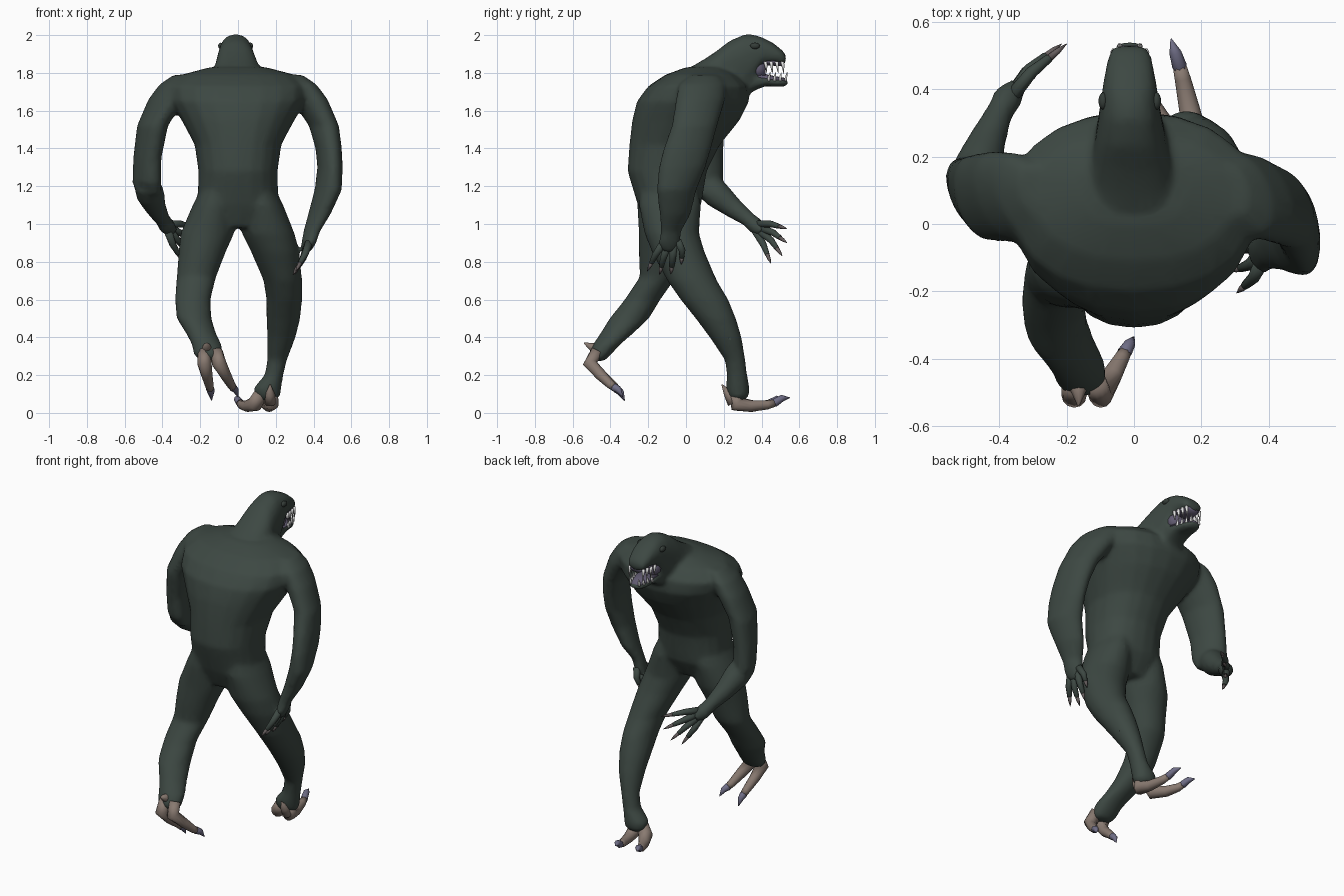
import bpy, bmesh, math
from mathutils import Vector


def material(name, rgb):
    m = bpy.data.materials.new(name)
    m.diffuse_color = (*rgb, 1)
    return m


HIDE = material("dark green hide", (0.046, 0.064, 0.055))
FOOT = material("brown foot skin", (0.25, 0.195, 0.165))
CLAW = material("violet claw", (0.16, 0.155, 0.24))
NAIL = material("grey nail", (0.13, 0.11, 0.11))
MOUTH = material("mouth violet", (0.12, 0.105, 0.165))
TOOTH = material("tooth white", (0.75, 0.75, 0.75))
EYE = material("eye dark", (0.035, 0.046, 0.04))


def skin_rings(bm, rings):
    """Bridge a list of coordinate rings into one closed tube."""
    vs = [[bm.verts.new(p) for p in r] for r in rings]
    n = len(vs[0])
    faces = []
    for a, b in zip(vs, vs[1:]):
        for i in range(n):
            j = (i + 1) % n
            faces.append(bm.faces.new((a[i], a[j], b[j], b[i])))
    faces += [bm.faces.new(vs[0][::-1]), bm.faces.new(vs[-1])]
    bmesh.ops.recalc_face_normals(bm, faces=faces)


def slabs(bm, rows, axis='z', n=20, square=1.0, skew=0.0):
    """Rows are (height, x0, x1, w0, w1): a rounded, optionally skewed oval in each box."""
    rings = []
    for h, x0, x1, w0, w1 in rows:
        ring = []
        for i in range(n):
            a = 2 * math.pi * i / n
            c, s = (math.copysign(abs(f) ** square, f) for f in (math.cos(a), math.sin(a)))
            dx = (x1 - x0) / 2 * c
            x = (x0 + x1) / 2 + dx
            w = (w0 + w1) / 2 + (w1 - w0) / 2 * s + skew * dx
            ring.append((x, w, h) if axis == 'z' else (x, h, w))
        rings.append(ring)
    skin_rings(bm, rings)


def tube(bm, pts, n=10):
    """Round tube through (x, y, z, radius) points."""
    rings = []
    for k, p in enumerate(pts):
        c = Vector(p[:3])
        t = (Vector(pts[min(k + 1, len(pts) - 1)][:3]) - Vector(pts[max(k - 1, 0)][:3])).normalized()
        u = (Vector((1, 0, 0)) - t * t.x).normalized()
        v = t.cross(u)
        rings.append([c + p[3] * (math.cos(2 * math.pi * i / n) * u + math.sin(2 * math.pi * i / n) * v)
                      for i in range(n)])
    skin_rings(bm, rings)


def finish(bm, name, mat):
    me = bpy.data.meshes.new(name)
    bm.to_mesh(me)
    bm.free()
    me.materials.append(mat)
    for p in me.polygons:
        p.use_smooth = True
    ob = bpy.data.objects.new(name, me)
    bpy.context.collection.objects.link(ob)
    return ob


# Torso, from pelvis to shoulders
bm = bmesh.new()
slabs(bm, [(0.98, -.14, .14, -.20, .01), (1.10, -.215, .215, -.255, .08), (1.28, -.21, .21, -.31, .11),
           (1.42, -.23, .23, -.30, .18), (1.55, -.30, .30, -.285, .285), (1.65, -.36, .36, -.26, .335),
           (1.73, -.37, .37, -.20, .33), (1.79, -.30, .30, -.11, .27), (1.83, -.15, .15, 0, .2)], square=.9)
# Neck and cranium with upper jaw, in slices along y
slabs(bm, [(.04, -.14, .14, 1.60, 1.84), (.10, -.135, .13, 1.60, 1.875), (.16, -.13, .12, 1.62, 1.915),
           (.23, -.12, .10, 1.63, 1.97), (.31, -.108, .085, 1.68, 2.005), (.36, -.10, .075, 1.75, 2.003),
           (.40, -.095, .07, 1.835, 1.99), (.46, -.085, .06, 1.85, 1.96), (.51, -.075, .05, 1.845, 1.92),
           (.53, -.06, .03, 1.845, 1.895)], 'y', square=.8)
# Lower jaw
slabs(bm, [(.30, -.09, .06, 1.66, 1.80), (.36, -.085, .06, 1.705, 1.80), (.42, -.08, .055, 1.73, 1.785),
           (.50, -.065, .04, 1.725, 1.77), (.545, -.045, .02, 1.733, 1.765)], 'y', square=.8)
# Upper arms: right one hangs down, left one swings forward
slabs(bm, [(1.79, .24, .34, .03, .17), (1.74, .24, .415, -.03, .205), (1.66, .28, .475, -.045, .20),
           (1.52, .375, .535, -.07, .16), (1.40, .41, .55, -.115, .13), (1.30, .42, .555, -.14, .10),
           (1.18, .405, .55, -.15, .05), (1.05, .37, .49, -.135, .02), (.96, .345, .435, -.13, -.03),
           (.90, .335, .415, -.145, -.03), (.85, .345, .385, -.125, -.055)], skew=-.5)
slabs(bm, [(1.79, -.34, -.24, .03, .17), (1.74, -.415, -.24, -.03, .205), (1.66, -.475, -.28, -.045, .21),
           (1.52, -.535, -.37, -.045, .20), (1.35, -.555, -.405, -.01, .19), (1.22, -.56, -.405, .01, .19),
           (1.15, -.53, -.41, .06, .17)], skew=-.5)
tube(bm, [(-.485, .09, 1.22, .068), (-.465, .16, 1.16, .076), (-.435, .25, 1.085, .056), (-.40, .33, 1.025, .041),
          (-.375, .375, .985, .045), (-.345, .41, .96, .03)], 16)
# Striding legs: right one forward, left one trailing
slabs(bm, [(1.20, .03, .19, -.24, .06), (1.10, .015, .24, -.25, .08), (.95, .02, .30, -.22, .07),
           (.85, .07, .325, -.18, .10), (.70, .135, .34, -.10, .165), (.60, .15, .34, -.03, .225),
           (.50, .15, .33, .05, .265), (.40, .155, .305, .125, .295), (.28, .155, .26, .205, .315),
           (.20, .14, .24, .215, .325), (.13, .08, .23, .21, .338), (.09, .085, .225, .22, .335),
           (.065, .11, .20, .24, .31)])
slabs(bm, [(1.20, -.19, -.03, -.25, .04), (1.10, -.24, -.015, -.26, .06), (.95, -.305, -.02, -.25, .03),
           (.85, -.315, -.065, -.25, -.01), (.72, -.325, -.115, -.245, -.05), (.60, -.335, -.145, -.325, -.135),
           (.50, -.325, -.14, -.405, -.195), (.42, -.275, -.115, -.455, -.28), (.36, -.245, -.085, -.495, -.35),
           (.31, -.235, -.08, -.515, -.395), (.275, -.205, -.095, -.50, -.43)])
raw = finish(bm, "body", HIDE)

# Fuse the body volumes into one soft surface
mod = raw.modifiers.new("fuse", 'REMESH')
mod.mode, mod.voxel_size = 'VOXEL', 0.013
mod = raw.modifiers.new("soften", 'SMOOTH')
mod.factor, mod.iterations = 0.5, 10
mod = raw.modifiers.new("reduce", 'DECIMATE')
mod.ratio = 0.3
dg = bpy.context.evaluated_depsgraph_get()
fused = bpy.data.meshes.new_from_object(raw.evaluated_get(dg))
raw.modifiers.clear()
raw.data = fused
for p in fused.polygons:
    p.use_smooth = True
    p.material_index = 0

# Fingers with nails: (root, knuckle, tip)
hands = {
    "right": [((.375, -.045, .91), (.36, -.02, .86), (.33, -.025, .785)),
              ((.37, -.065, .89), (.345, -.07, .82), (.295, -.08, .73)),
              ((.37, -.095, .89), (.345, -.12, .82), (.29, -.14, .73)),
              ((.375, -.12, .90), (.355, -.16, .84), (.305, -.205, .75))],
    "left": [((-.37, .37, 1.0), (-.305, .45, 1.0), (-.20, .535, .975)),
             ((-.365, .38, .985), (-.31, .46, .955), (-.215, .535, .90)),
             ((-.365, .38, .97), (-.32, .45, .915), (-.25, .51, .83)),
             ((-.37, .37, .96), (-.345, .41, .89), (-.285, .45, .79))]}
for side, fingers in hands.items():
    fb, nb = bmesh.new(), bmesh.new()
    for root, mid, tip in fingers:
        m, t = Vector(mid), Vector(tip)
        e = m.lerp(t, 0.5)
        tube(fb, [(*root, .022), (*mid, .018), (*e, .013), (*m.lerp(t, .56), .006)])
        tube(nb, [(*e, .0115), (*m.lerp(t, .75), .009), (*t, .001)], 8)
    finish(fb, side + "_fingers", HIDE)
    finish(nb, side + "_finger_nails", NAIL)

# Feet: two long toes and a heel spur each, claws on the toes
feet = {
    "right": ([[(.175, .265, .10, .036), (.175, .268, .047, .041), (.165, .34, .036, .031), (.145, .43, .042, .024),
                (.135, .47, .053, .02)],
               [(.12, .265, .10, .036), (.09, .275, .047, .041), (.05, .35, .036, .031), (.02, .42, .042, .024),
                (.01, .45, .053, .02)]],
              [(.11, .55, .08), (-.02, .52, .07)],
              [(.17, .25, .05, .03), (.17, .225, .10, .025), (.17, .19, .15, .003)]),
    "left": ([[(-.18, -.47, .325, .034), (-.178, -.508, .262, .038), (-.165, -.45, .20, .030),
               (-.152, -.385, .145, .023), (-.147, -.365, .125, .02)],
              [(-.115, -.47, .325, .034), (-.10, -.508, .262, .038), (-.065, -.45, .20, .030),
               (-.037, -.40, .15, .023), (-.027, -.38, .135, .02)]],
             [(-.14, -.325, .065), (0, -.335, .085)],
             [(-.165, -.44, .33, .03), (-.165, -.49, .345, .026), (-.165, -.54, .37, .003)])}
for side, (toes, tips, spur) in feet.items():
    tb, cb = bmesh.new(), bmesh.new()
    for toe, tip in zip(toes, tips):
        tube(tb, toe, 12)
        a, b = Vector(toe[-1][:3]), Vector(tip)
        back = Vector(toe[-2][:3]).lerp(a, .3)
        mid = a.lerp(b, .5) + Vector((0, 0, .012))
        tube(cb, [(*back, .016), (*a, .022), (*mid, .018), (*b, .002)], 8)
    tube(tb, spur, 8)
    finish(tb, side + "_foot", FOOT)
    finish(cb, side + "_toe_claws", CLAW)

# Mouth lining and gum floor of the lower jaw
bm = bmesh.new()
slabs(bm, [(.34, -.083, .058, 1.76, 1.89), (.39, -.086, .061, 1.765, 1.875), (.42, -.07, .045, 1.77, 1.87)], 'y', 14)
slabs(bm, [(.38, -.075, .05, 1.755, 1.803), (.46, -.066, .041, 1.75, 1.785), (.53, -.042, .017, 1.745, 1.772)], 'y', 12)
slabs(bm, [(.38, -.08, .055, 1.838, 1.88), (.46, -.072, .047, 1.838, 1.88), (.52, -.052, .027, 1.834, 1.87)], 'y', 12)
finish(bm, "mouth_lining", MOUTH)

# Teeth along both jaws
bm = bmesh.new()
for s in (-1, 1):
    for i in range(4):
        f = i / 3
        x, y = -.0125 + s * (.064 - .016 * f), .42 + .09 * f
        tube(bm, [(x, y, 1.86, .010), (x, y + .003, 1.84, .009), (x, y + .008, 1.80 - .006 * (i % 2), .001)], 6)
        x = -.0125 + s * (.056 - .026 * f)
        tube(bm, [(x, y + .018, 1.758, .009), (x, y + .02, 1.78, .007), (x, y + .026, 1.805, .001)], 6)
finish(bm, "teeth", TOOTH)

# Eyes set under a brow on each side of the head
for s, side in ((-1, "left"), (1, "right")):
    bm = bmesh.new()
    bmesh.ops.create_uvsphere(bm, u_segments=14, v_segments=8, radius=1)
    for v in bm.verts:
        v.co = (v.co.x * .014 - .0125 + s * .079, v.co.y * .026 + .365, v.co.z * .017 + 1.943)
    finish(bm, side + "_eye", EYE)
